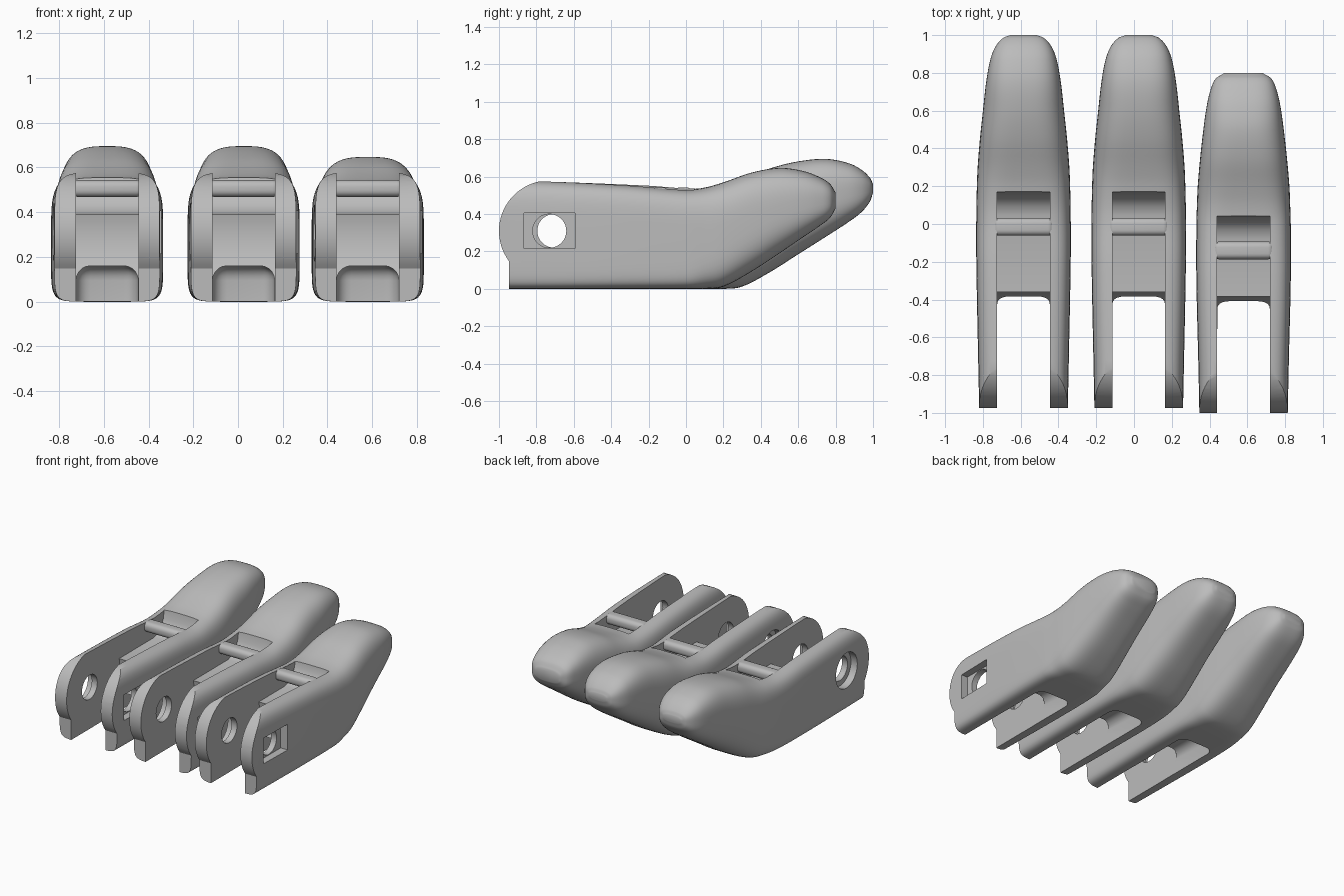
import bpy, bmesh, math

if "Cube" in bpy.data.objects:
    bpy.data.objects.remove(bpy.data.objects["Cube"])

grey = bpy.data.materials.new("plain grey")
grey.use_nodes = True
grey.diffuse_color = (0.5, 0.5, 0.5, 1)
grey.node_tree.nodes["Principled BSDF"].inputs["Base Color"].default_value = (0.5, 0.5, 0.5, 1)


def make_object(name, bm):
    bmesh.ops.recalc_face_normals(bm, faces=bm.faces)
    mesh = bpy.data.meshes.new(name)
    bm.to_mesh(mesh)
    bm.free()
    mesh.materials.append(grey)
    obj = bpy.data.objects.new(name, mesh)
    bpy.context.collection.objects.link(obj)
    return obj


def activate(obj):
    bpy.ops.object.select_all(action='DESELECT')
    obj.select_set(True)
    bpy.context.view_layer.objects.active = obj


def prism(name, outline, x0, x1):
    """Extrude a side outline of (y, z) points from x0 to x1."""
    bm = bmesh.new()
    face = bm.faces.new([bm.verts.new((x0, y, z)) for y, z in outline])
    out = bmesh.ops.extrude_face_region(bm, geom=[face])
    moved = [v for v in out["geom"] if isinstance(v, bmesh.types.BMVert)]
    bmesh.ops.translate(bm, verts=moved, vec=(x1 - x0, 0, 0))
    return make_object(name, bm)


def rounded_box(name, low, high, radius):
    bm = bmesh.new()
    bmesh.ops.create_cube(bm, size=1)
    for v in bm.verts:
        v.co = [low[i] if v.co[i] < 0 else high[i] for i in range(3)]
    bmesh.ops.bevel(bm, geom=bm.edges[:], offset=radius, segments=5,
                    profile=0.5, affect='EDGES')
    return make_object(name, bm)


def arc(cy, cz, r, start, end, steps):
    angles = [math.radians(start + (end - start) * i / steps) for i in range(steps + 1)]
    return [(cy + r * math.cos(a), cz + r * math.sin(a)) for a in angles]


def cut(obj, cutter):
    activate(obj)
    mod = obj.modifiers.new("cut", 'BOOLEAN')
    mod.operation, mod.solver, mod.object = 'DIFFERENCE', 'EXACT', cutter
    bpy.ops.object.modifier_apply(modifier=mod.name)
    bpy.data.objects.remove(cutter)


def spline(p0, p1, p2, p3, t):
    """Uneven-spacing cubic through rows; the first entry of a row is y."""
    h = p2[0] - p1[0]
    row = [p1[0] + h * t]
    for i in range(1, len(p1)):
        m1 = (p2[i] - p0[i]) / (p2[0] - p0[0]) * h
        m2 = (p3[i] - p1[i]) / (p3[0] - p1[0]) * h
        row.append((2*t**3 - 3*t*t + 1) * p1[i] + (t**3 - 2*t*t + t) * m1
                   + (3*t*t - 2*t**3) * p2[i] + (t**3 - t*t) * m2)
    return row


def loft(name, rows, steps=5, sides=56):
    """Rows of y, bottom, top, half width, squareness above and below."""
    fine = []
    for i in range(len(rows) - 1):
        p0, p3 = rows[max(i - 1, 0)], rows[min(i + 2, len(rows) - 1)]
        fine += [spline(p0, rows[i], rows[i + 1], p3, k / steps) for k in range(steps)]
    fine.append(rows[-1])
    bm = bmesh.new()
    rings = []
    for y, z0, z1, w, up, down in fine:
        ring = []
        for k in range(sides):
            a = 2 * math.pi * (k + 0.5) / sides
            c, s = math.cos(a), math.sin(a)
            n = up if s > 0 else down
            x = w * math.copysign(abs(c) ** (2 / n), c)
            z = (z0 + z1) / 2 + (z1 - z0) / 2 * math.copysign(abs(s) ** (2 / n), s)
            ring.append(bm.verts.new((x, y, z)))
        rings.append(ring)
    for a, b in zip(rings, rings[1:]):
        for k in range(sides):
            j = (k + 1) % sides
            bm.faces.new((a[k], a[j], b[j], b[k]))
    bm.faces.new(rings[0])
    bm.faces.new(rings[-1])
    return make_object(name, bm)


def finger(label, x, rows, hinge, bar):
    hz, gap = 0.31, 0.14
    body = loft(label + "_finger_body", rows)

    # rounded hinge lobes with a straight step below
    lobe = arc(hinge, hz, 0.27, 217, 90, 24)
    cut(body, prism("lobe_cutter", [(-1.4, -0.2), (lobe[0][0], -0.2)] + lobe
                    + [(hinge, 0.9), (-1.4, 0.9)], -0.5, 0.5))

    # fork gap, concave web, channel floor and pocket behind the bar
    web = arc(hinge, hz, 0.355, -90, 13, 20)
    pocket = [(bar + 0.06, 0.39), (bar + 0.11, 0.405), (bar + 0.15, 0.44),
              (bar + 0.175, 0.49), (bar + 0.187, 0.56), (bar + 0.187, 0.9)]
    cut(body, prism("gap_cutter", [(-1.4, -0.2), (hinge, -0.2)] + web + pocket
                    + [(-1.4, 0.9)], -gap, gap))

    # rounded tunnel under the web
    cut(body, rounded_box("tunnel_cutter", (-gap + 0.001, hinge - 0.1, -0.2),
                          (gap - 0.001, bar, 0.16), 0.065))

    # pin hole, round seat on one side and square seat on the other
    cut(body, prism("pin_cutter", arc(hinge, hz, 0.09, 0, 350, 35), -0.5, 0.5))
    cut(body, prism("round_seat_cutter", arc(hinge, hz, 0.13, 0, 350, 35), -0.5, -0.185))
    h, v = 0.137, 0.095
    cut(body, prism("square_seat_cutter", [(hinge - h, hz - v), (hinge + h, hz - v),
                    (hinge + h, hz + v), (hinge - h, hz + v)], 0.185, 0.5))

    # cross bar over the channel
    rod = rounded_box(label + "_cross_bar", (-gap - 0.02, bar - 0.047, 0.468),
                      (gap + 0.02, bar + 0.047, 0.543), 0.03)
    for obj in (body, rod):
        obj.location.x = x
        activate(obj)
        bpy.ops.object.shade_smooth_by_angle(angle=math.radians(32))


long_rows = [
    (-1.1, 0, 0.585, 0.232, 5, 9), (-0.72, 0, 0.577, 0.24, 5, 9),
    (-0.2, 0, 0.555, 0.25, 5, 8), (0.05, 0, 0.54, 0.25, 4.5, 7),
    (0.2, 0, 0.56, 0.247, 4, 5), (0.3, 0.012, 0.59, 0.243, 3.6, 4),
    (0.45, 0.09, 0.645, 0.231, 3.3, 3.3), (0.6, 0.185, 0.682, 0.215, 3, 3),
    (0.75, 0.28, 0.695, 0.198, 3, 3), (0.87, 0.358, 0.672, 0.176, 3, 3),
    (0.94, 0.412, 0.636, 0.148, 3, 3), (0.985, 0.47, 0.592, 0.108, 3, 3),
    (1.0, 0.515, 0.56, 0.07, 3, 3)]
short_rows = [
    (-1.1, 0, 0.585, 0.232, 5, 9), (-0.72, 0, 0.577, 0.24, 5, 9),
    (-0.3, 0, 0.555, 0.25, 5, 8), (0.0, 0, 0.532, 0.25, 4.5, 7),
    (0.1, 0, 0.542, 0.247, 4, 5), (0.2, 0.012, 0.57, 0.243, 3.6, 4),
    (0.35, 0.092, 0.622, 0.23, 3.3, 3.3), (0.5, 0.19, 0.647, 0.213, 3, 3),
    (0.62, 0.272, 0.632, 0.196, 3, 3), (0.71, 0.333, 0.6, 0.175, 3, 3),
    (0.77, 0.38, 0.562, 0.147, 3, 3), (0.8, 0.43, 0.515, 0.1, 3, 3)]

finger("right", -0.585, long_rows, -0.705, -0.015)
finger("middle", 0.025, long_rows, -0.705, -0.015)
finger("left", 0.58, short_rows, -0.73, -0.14)
